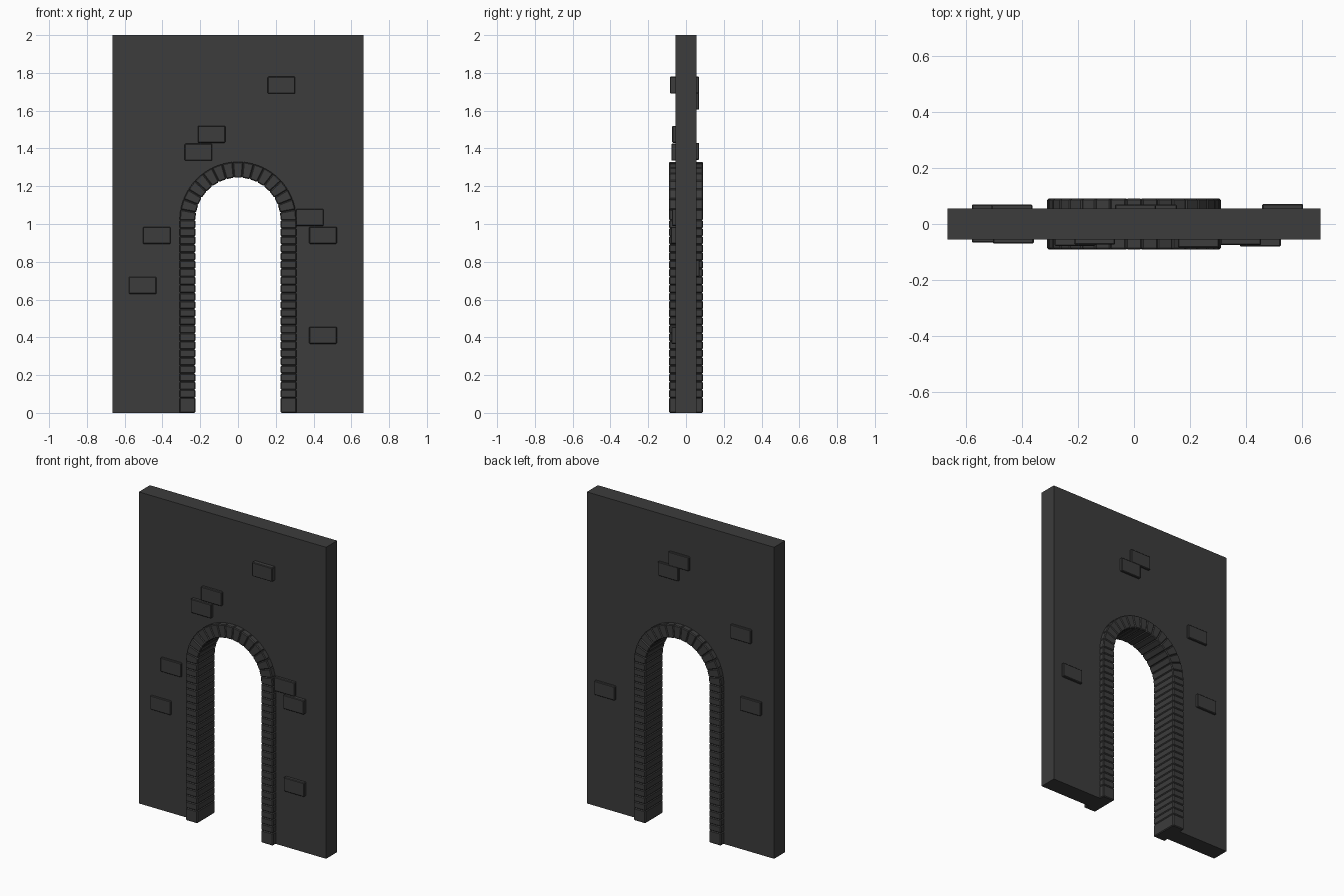
import bpy
import bmesh
from math import pi, sin, cos

if "Cube" in bpy.data.objects:
    bpy.data.objects.remove(bpy.data.objects["Cube"], do_unlink=True)

HALF_W, HEIGHT, WALL_Y = 0.665, 2.0, 0.056
INNER, OUTER, STONE_Y, SPRING = 0.226, 0.31, 0.09, 1.02

stone = bpy.data.materials.new("dark grey stone")
stone.use_nodes = True
stone.diffuse_color = (0.045, 0.045, 0.045, 1)
stone.node_tree.nodes["Principled BSDF"].inputs["Base Color"].default_value = stone.diffuse_color


def prism(bm, outline, y0, y1):
    """Extrude an x-z outline from y0 to y1."""
    face = bm.faces.new([bm.verts.new((x, y0, z)) for x, z in outline])
    ext = bmesh.ops.extrude_face_region(bm, geom=[face])
    verts = [v for v in ext["geom"] if isinstance(v, bmesh.types.BMVert)]
    bmesh.ops.translate(bm, verts=verts, vec=(0, y1 - y0, 0))


def rect(x0, x1, z0, z1):
    return [(x0, z0), (x1, z0), (x1, z1), (x0, z1)]


def polar(radius, angle):
    return (radius * cos(angle), SPRING + radius * sin(angle))


def finish(bm, name, bevel=0):
    bmesh.ops.recalc_face_normals(bm, faces=bm.faces)
    mesh = bpy.data.meshes.new(name)
    bm.to_mesh(mesh)
    bm.free()
    mesh.materials.append(stone)
    obj = bpy.data.objects.new(name, mesh)
    bpy.context.collection.objects.link(obj)
    if bevel:
        mod = obj.modifiers.new("worn edges", "BEVEL")
        mod.width = bevel
        mod.segments = 1
    return obj


# Wall slab with an arched opening hidden behind the stone trim
hole = 0.29
outline = [(hole, 0), (HALF_W, 0), (HALF_W, HEIGHT), (-HALF_W, HEIGHT), (-HALF_W, 0), (-hole, 0)]
outline += [polar(hole, pi - pi * i / 34) for i in range(35)]
bm = bmesh.new()
prism(bm, outline, -WALL_Y, WALL_Y)
finish(bm, "wall")

# Door jamb stones: a taller foot stone, then even courses
COURSES, FOOT = 22, 0.08
step = (SPRING - FOOT) / COURSES
for name, side in (("left_jamb_stones", 1), ("right_jamb_stones", -1)):
    bm = bmesh.new()
    xs = sorted((side * INNER, side * OUTER))
    prism(bm, rect(*xs, 0, FOOT), -STONE_Y, STONE_Y)
    for i in range(COURSES):
        z = FOOT + i * step
        prism(bm, rect(*xs, z, z + step), -STONE_Y, STONE_Y)
    finish(bm, name, 0.005)

# Wedge stones around the arch
WEDGES = 17
bm = bmesh.new()
for i in range(WEDGES):
    a, b = pi * i / WEDGES, pi * (i + 1) / WEDGES
    prism(bm, [polar(INNER, a), polar(OUTER, a), polar(OUTER, b), polar(INNER, b)],
          -STONE_Y, STONE_Y)
finish(bm, "arch_stones", 0.005)

# Scattered bricks standing proud of each face: x, z, reach from the wall centre
front = [(0.23, 1.735, 0.085), (-0.14, 1.475, 0.073), (-0.21, 1.38, 0.078),
         (-0.43, 0.94, 0.07), (-0.505, 0.675, 0.066), (0.38, 1.035, 0.075),
         (0.45, 0.94, 0.08), (0.45, 0.41, 0.077)]
back = [(0.53, 0.765, 0.072), (-0.435, 1.385, 0.07), (-0.505, 0.94, 0.07),
        (0.08, 1.65, 0.07), (0.005, 1.735, 0.07)]
for name, bricks, side in (("front_bricks", front, -1), ("back_bricks", back, 1)):
    bm = bmesh.new()
    for x, z, reach in bricks:
        prism(bm, rect(x - 0.073, x + 0.073, z - 0.045, z + 0.045), side * 0.02, side * reach)
    finish(bm, name, 0.004)
